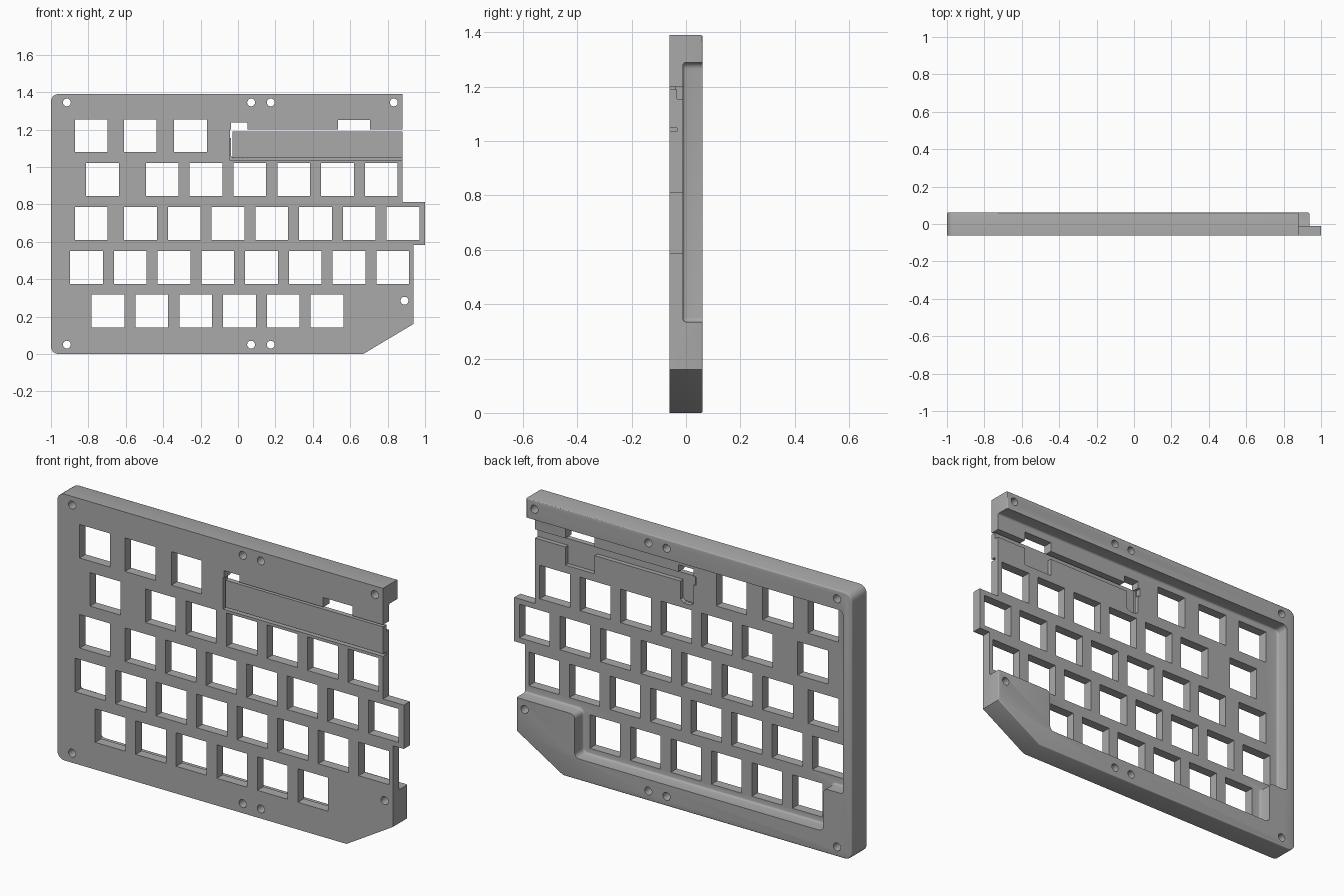
import bpy, bmesh, math
from mathutils import Vector

if "Cube" in bpy.data.objects:
    bpy.data.objects.remove(bpy.data.objects["Cube"])

FRONT, SHELF, FLOOR, BACK = -0.061, -0.034, -0.011, 0.061

grey = bpy.data.materials.new("plain grey")
grey.use_nodes = True
grey.diffuse_color = (0.4, 0.4, 0.4, 1)
grey.node_tree.nodes["Principled BSDF"].inputs["Base Color"].default_value = (0.4, 0.4, 0.4, 1)


def rounded(points, steps=5):
    """Points are (x, z) or (x, z, radius); corners with a radius become curves."""
    out = []
    for i, p in enumerate(points):
        c = Vector(p[:2])
        if len(p) < 3:
            out.append(c)
            continue
        a = c + (Vector(points[i - 1][:2]) - c).normalized() * p[2]
        b = c + (Vector(points[(i + 1) % len(points)][:2]) - c).normalized() * p[2]
        centre = a + b - c
        for s in range(steps + 1):
            t = math.pi / 2 * s / steps
            out.append(centre + (a - centre) * math.cos(t) + (b - centre) * math.sin(t))
    return out


def rect(x0, x1, z0, z1):
    return [(x0, z0), (x1, z0), (x1, z1), (x0, z1)]


def circle(x, z, r=0.021, n=24):
    return [(x + r * math.cos(math.tau * i / n), z + r * math.sin(math.tau * i / n))
            for i in range(n)]


def prism(name, loops, y0, y1, bevel_y=None, bevel=0.0):
    """Extrude x-z profiles from y0 to y1, optionally rounding the rim of one cap."""
    bm = bmesh.new()
    for loop in loops:
        face = bm.faces.new([bm.verts.new((p[0], y0, p[1])) for p in loop])
        made = bmesh.ops.extrude_face_region(bm, geom=[face])["geom"]
        for v in made:
            if isinstance(v, bmesh.types.BMVert):
                v.co.y = y1
    # keep the starting caps so every prism is closed
    bmesh.ops.holes_fill(bm, edges=[e for e in bm.edges if e.is_boundary], sides=0)
    bmesh.ops.recalc_face_normals(bm, faces=bm.faces)
    if bevel:
        rim = [e for e in bm.edges if all(abs(v.co.y - bevel_y) < 1e-5 for v in e.verts)]
        bmesh.ops.bevel(bm, geom=rim, offset=bevel, segments=3, profile=0.5, affect='EDGES')
    mesh = bpy.data.meshes.new(name)
    bm.to_mesh(mesh)
    bm.free()
    mesh.materials.append(grey)
    obj = bpy.data.objects.new(name, mesh)
    bpy.context.collection.objects.link(obj)
    return obj


# Case: stepped outline with a clipped lower corner
case = prism("keyboard_case", [rounded([
    (-1, 0, 0.04), (0.67, 0), (0.937, 0.16), (0.937, 0.584), (1, 0.584), (1, 0.813),
    (0.88, 0.813), (0.88, 1.39), (-1, 1.39, 0.04)])], FRONT, BACK, BACK, 0.006)

# Rear cavity, open on one side, leaving solid corner blocks
cavity = prism("cavity_cutter", [rounded([
    (1.2, 0.335), (0.6, 0.335, 0.025), (0.6, 0.11, 0.025), (-0.835, 0.11, 0.025),
    (-0.835, 0.335, 0.025), (-0.95, 0.335, 0.015), (-0.95, 1.29, 0.025), (1.2, 1.29)])],
    FLOOR, 0.2, FLOOR, 0.01)

# Key openings, screw holes and cable windows
KEY, PITCH = 0.175, 0.234
rows = [(1.08, -0.872, 1), (1.08, -0.61, 1), (1.08, -0.342, 1),
        (0.845, -0.812, 1), (0.845, -0.492, 6),
        (0.61, -0.872, 1), (0.61, -0.609, 7),
        (0.375, -0.898, 8), (0.142, -0.782, 6)]
openings = [rect(x + i * PITCH, x + i * PITCH + KEY, z, z + KEY)
            for z, x, count in rows for i in range(count)]
for x in (-0.915, 0.07, 0.175):
    openings += [circle(x, 0.05), circle(x, 1.345)]
openings += [circle(0.833, 1.345), circle(0.89, 0.285)]
openings += [rect(0.535, 0.705, 1.17, 1.25), rect(-0.037, 0.052, 1.17, 1.237)]
through = prism("opening_cutter", openings, -0.2, 0.3)

# Front recess that holds the cover strip
recess = prism("recess_cutter", [rect(-0.043, 1.1, 1.035, 1.2)], -0.2, SHELF)

# Rear channel with two downward notches
channel = prism("channel_cutter", [[
    (1.1, 1.2), (-0.05, 1.2), (-0.05, 1.155), (-0.037, 1.155), (-0.037, 1.06),
    (-0.02, 1.045), (0.02, 1.045), (0.04, 1.06), (0.04, 1.155), (0.535, 1.155),
    (0.535, 1.06), (0.705, 1.06), (0.705, 1.155), (1.1, 1.155)]], SHELF - 0.005, 0.02)

cutters = [cavity, through, recess, channel]
for cutter in cutters:
    cutter.hide_render = True
    mod = case.modifiers.new(cutter.name, 'BOOLEAN')
    mod.operation = 'DIFFERENCE'
    mod.solver = 'EXACT'
    mod.object = cutter

# Bake the cuts and drop the cutters
bpy.context.view_layer.update()
baked = bpy.data.meshes.new_from_object(
    case.evaluated_get(bpy.context.evaluated_depsgraph_get()))
case.modifiers.clear()
case.data = baked
for cutter in cutters:
    bpy.data.objects.remove(cutter)

# Cover strip seated in the recess
prism("cover_strip", [rect(-0.03, 0.88, 1.048, 1.19)], FRONT, SHELF)

# Smooth the rounded corners and screw holes
bpy.ops.object.select_all(action='DESELECT')
case.select_set(True)
bpy.context.view_layer.objects.active = case
bpy.ops.object.shade_smooth_by_angle(angle=math.radians(32))
